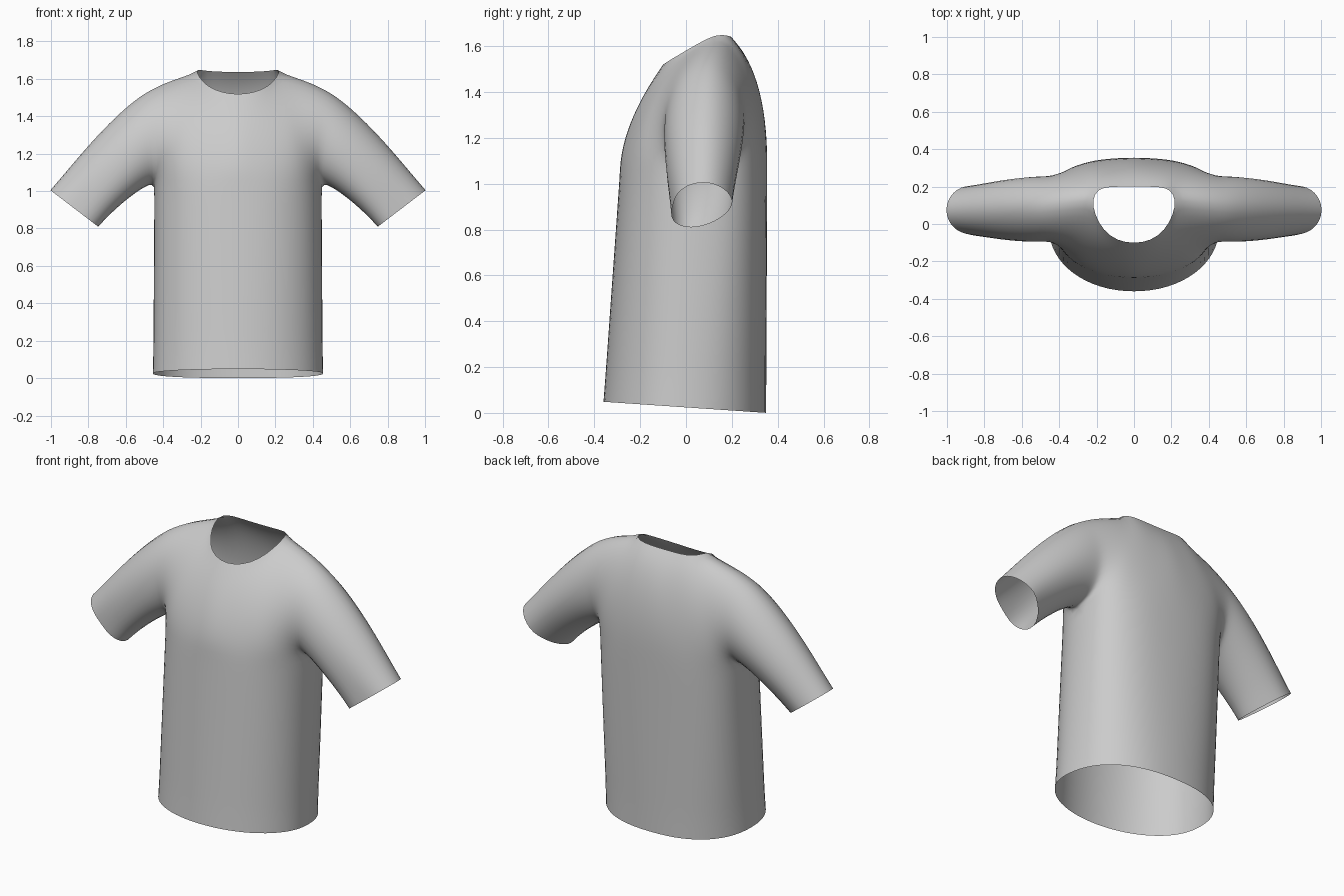
import bpy, bmesh
from math import sin, cos, pi
from mathutils import Vector as V

if "Cube" in bpy.data.objects:
    bpy.data.objects.remove(bpy.data.objects["Cube"])

M, R, ROWS, SLV = 8, 8, 9, 8    # panel columns, panel rows, torso rows, sleeve rows


def along(keys, u):
    """Point at u (0..1) on a polyline of evenly spaced keys."""
    f = min(u, 0.99999) * (len(keys) - 1)
    i = int(f)
    return V(keys[i]).lerp(V(keys[i + 1]), f - i)


def bezier(p, t):
    a, b, c, d = p
    s = 1 - t
    return a * s**3 + b * 3 * s * s * t + c * 3 * s * t * t + d * t**3


def torso_point(j, k, back):
    """Column j of a front/back half ring, height fraction k from hem to armpit."""
    th = j / M * pi / 2
    n = 2.35 + 0.4 * k if back else 2.05 + 0.25 * k
    edge = 0.352 + 0.004 * k if back else -0.362 + 0.07 * k
    seam = -0.02 + 0.09 * k
    x = (0.458 - 0.007 * k) * sin(th) ** (2 / n)
    y = seam + (edge - seam) * max(cos(th), 0) ** (2 / n)
    hem = 0.024 - 0.068 * y
    return V((x, y, hem + (1.03 - hem) * k))


# neckline (centre to shoulder) then shoulder seam out to the sleeve
seam = [(.285, .13, 1.638), (.36, .12, 1.614), (.43, .11, 1.585), (.505, .10, 1.543)]
panels = [
    dict(back=False,
         top=[(0, -.105, 1.515), (.09, -.09, 1.527), (.165, -.035, 1.56), (.21, .05, 1.61), (.225, .13, 1.653)] + seam,
         c1=[(0, -.30, 1.2), (.30, -.25, 1.2), (.42, -.17, 1.06)],
         c2=[(0, -.20, 1.38), (.25, -.13, 1.52), (.46, -.15, 1.50)]),
    dict(back=True,
         top=[(0, .20, 1.637), (.07, .20, 1.637), (.14, .198, 1.64), (.195, .185, 1.646), (.225, .13, 1.653)] + seam,
         c1=[(0, .365, 1.33), (.31, .35, 1.27), (.42, .33, 1.06)],
         c2=[(0, .31, 1.53), (.25, .28, 1.58), (.46, .31, 1.50)]),
]

bm = bmesh.new()


def skin(grid):
    """Quad surface over a grid of points."""
    vs = [[bm.verts.new(p) for p in row] for row in grid]
    for r0, r1 in zip(vs, vs[1:]):
        for i in range(len(r0) - 1):
            bm.faces.new((r0[i], r0[i + 1], r1[i + 1], r1[i]))


# body panels, hem to shoulder
armhole = []
for p in panels:
    cols = []
    for j in range(M + 1):
        u = j / M
        col = [torso_point(j, r / ROWS, p["back"]) for r in range(ROWS)]
        ctrl = (torso_point(j, 1, p["back"]), along(p["c1"], u), along(p["c2"], u), V(p["top"][j]))
        col += [bezier(ctrl, r / R) for r in range(R + 1)]
        for v in col:
            if j == 0:
                v.x = 0
        cols.append(col)
    skin(cols)
    armhole.append(cols[M][ROWS:])

# sleeve, from the armhole loop to the slanted cuff, which leans forward below
loop = armhole[0] + armhole[1][-2::-1]
sleeve = []
for i, a in enumerate(loop):
    phi = i / R * pi
    c, s = cos(phi), sin(phi)
    cuff = V((.875 - .131 * c, .075 - .132 * s - .055 * max(c, 0), .907 - .1 * c))
    mid = a.lerp(cuff, .4) + V((-.01, -.03 * s, .07 - .015 * c))
    sleeve.append([a.lerp(mid, t).lerp(mid.lerp(cuff, t), t)
                   for t in (q / SLV for q in range(SLV + 1))])
skin(sleeve)

# weld the seams and relax the joins a little
bmesh.ops.remove_doubles(bm, verts=bm.verts, dist=0.0005)
inner = [v for v in bm.verts if not v.is_boundary]
for _ in range(2):
    bmesh.ops.smooth_vert(bm, verts=inner, factor=0.3, use_axis_x=True, use_axis_y=True, use_axis_z=True)
bmesh.ops.recalc_face_normals(bm, faces=bm.faces)
# make the cloth face outward
if sum(f.normal.dot(f.calc_center_median() - V((0, .05, .8))) for f in bm.faces) < 0:
    bmesh.ops.reverse_faces(bm, faces=bm.faces)

me = bpy.data.meshes.new("shirt")
bm.to_mesh(me)
bm.free()
for f in me.polygons:
    f.use_smooth = True
shirt = bpy.data.objects.new("shirt", me)
bpy.context.collection.objects.link(shirt)

# other half, then smooth
mir = shirt.modifiers.new("mirror", 'MIRROR')
mir.merge_threshold = 0.001
sub = shirt.modifiers.new("smooth", 'SUBSURF')
sub.levels = sub.render_levels = 1
